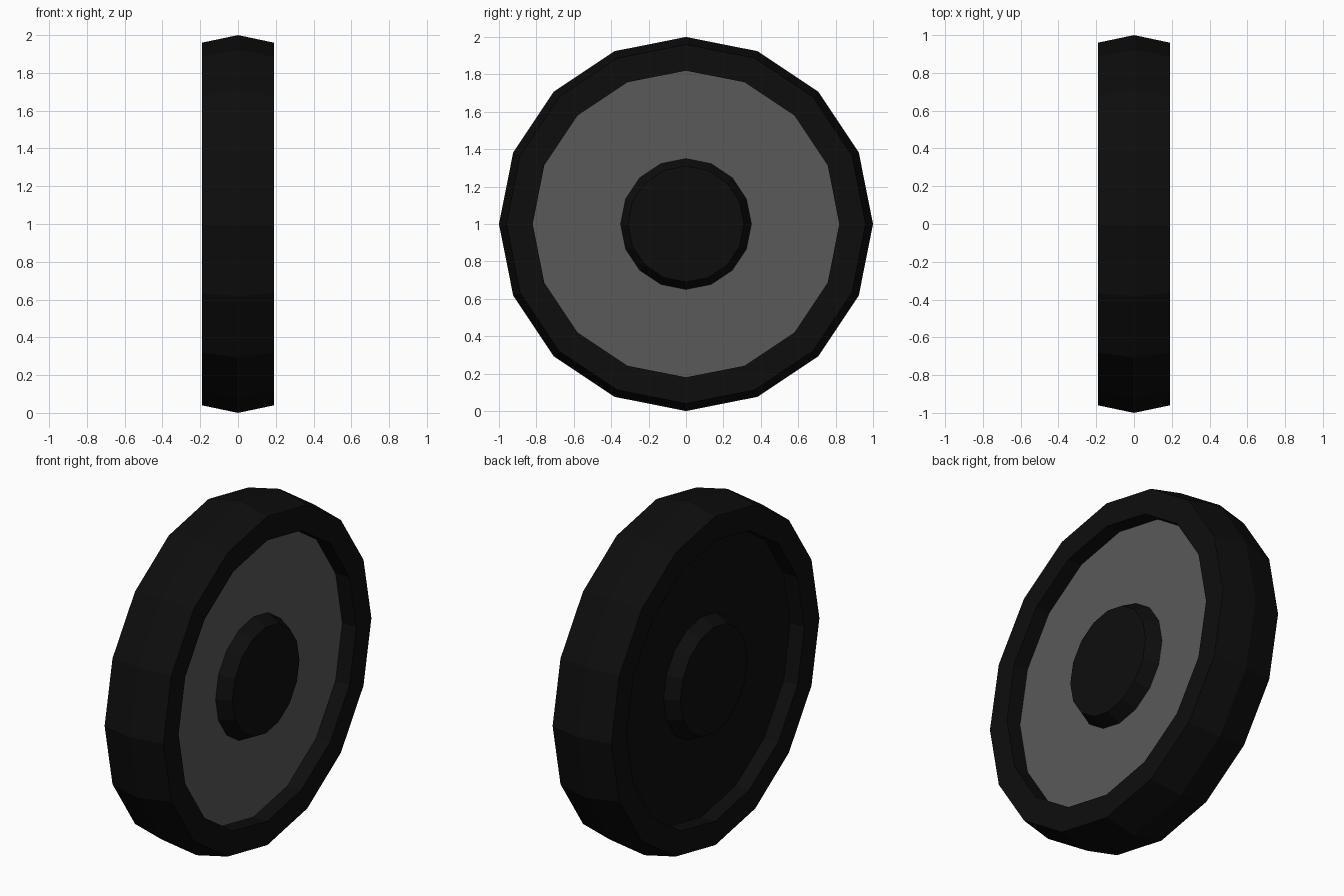
import bpy, bmesh
from math import sin, cos, tau

if "Cube" in bpy.data.objects:
    bpy.data.objects.remove(bpy.data.objects["Cube"])

SIDES = 16


def material(name, value):
    mat = bpy.data.materials.new(name)
    mat.diffuse_color = (value, value, value, 1)
    mat.use_nodes = True
    mat.node_tree.nodes["Principled BSDF"].inputs["Base Color"].default_value = mat.diffuse_color
    return mat


def lathe(name, profile, mat):
    """Spin (x, radius) points around the wheel axle; radius 0 closes a face."""
    bm = bmesh.new()
    rings = []
    for x, r in profile:
        count = SIDES if r else 1
        rings.append([bm.verts.new((x, r * sin(tau * i / SIDES), r * cos(tau * i / SIDES)))
                      for i in range(count)])
    for a, b in zip(rings, rings[1:]):
        for i in range(SIDES):
            j = (i + 1) % SIDES
            quad = [a[i % len(a)], a[j % len(a)], b[j % len(b)], b[i % len(b)]]
            bm.faces.new(list(dict.fromkeys(quad)))
    bmesh.ops.recalc_face_normals(bm, faces=bm.faces)
    mesh = bpy.data.meshes.new(name)
    bm.to_mesh(mesh)
    bm.free()
    mesh.materials.append(mat)
    obj = bpy.data.objects.new(name, mesh)
    obj.location.z = 1
    bpy.context.collection.objects.link(obj)


rubber = material("rubber", 0.004)
metal = material("metal", 0.1)

# Tyre: crowned tread, flat sidewalls, bore behind the wheel discs
lathe("tyre", [(-0.19, 0.82), (-0.19, 0.96), (0, 1.0), (0.19, 0.96),
               (0.19, 0.82), (-0.19, 0.82)], rubber)

# Recessed discs (only the right one is light) and tapered hub caps
for side, s, mat in (("right", 1, metal), ("left", -1, rubber)):
    lathe(f"wheel_disc_{side}", [(0, 0), (0, 0.82), (s * 0.10, 0.82), (s * 0.10, 0)], mat)
    lathe(f"hub_cap_{side}", [(s * 0.10, 0), (s * 0.10, 0.35), (s * 0.18, 0.31), (s * 0.18, 0)], rubber)
